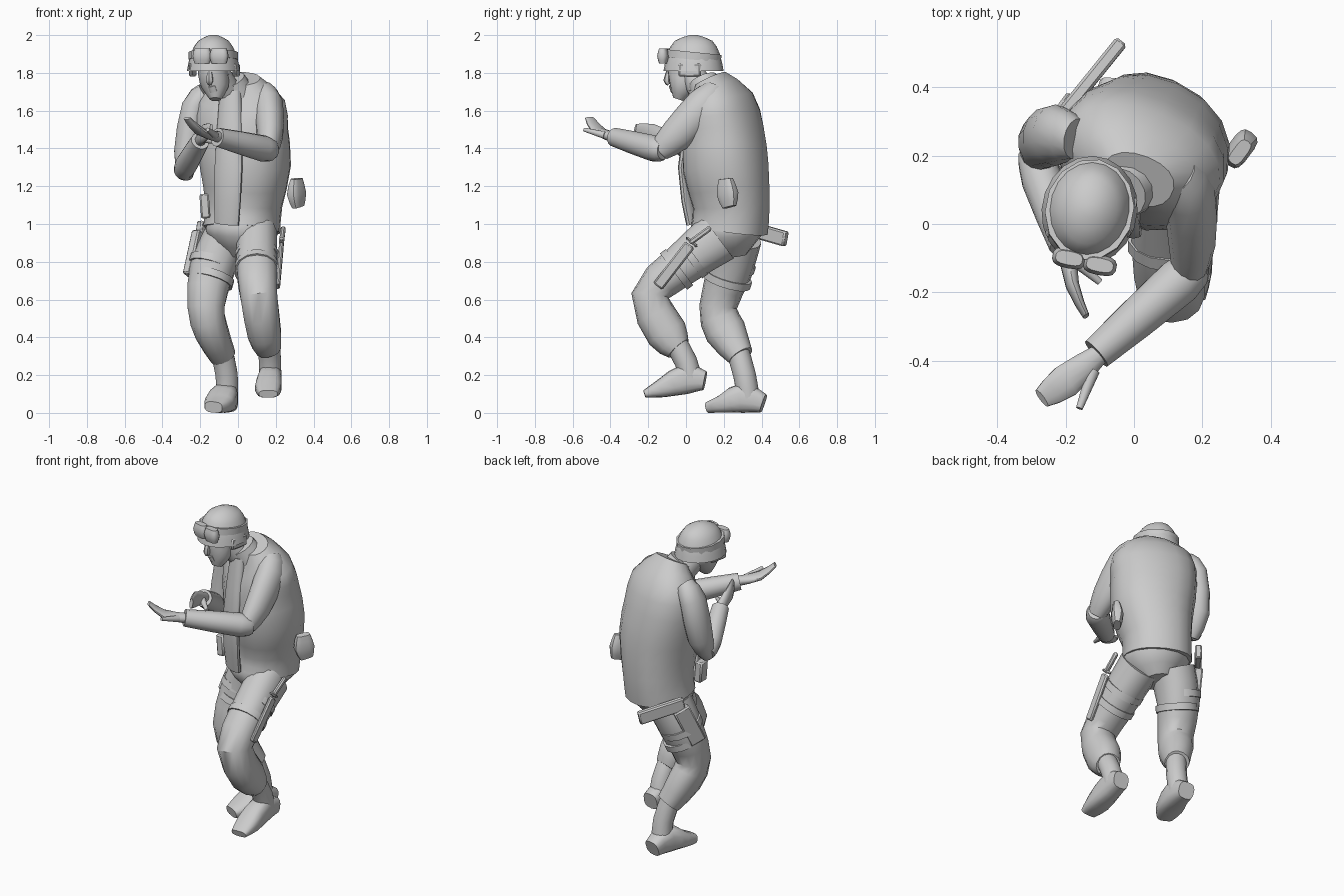
import bpy, bmesh, math
from mathutils import Vector

start = bpy.data.objects.get("Cube")
if start:
    bpy.data.objects.remove(start, do_unlink=True)

grey = bpy.data.materials.new("plain_grey")
grey.use_nodes = True
grey.diffuse_color = (.6, .6, .6, 1)
grey.node_tree.nodes["Principled BSDF"].inputs["Base Color"].default_value = grey.diffuse_color

# Shared directions: across the body, the face, the left hand and the holster
straight = Vector((1, 0, 0))
turned = Vector((.9, -.4, 0))
gaze = Vector((1, -.2, 0))
reaching = Vector((.6, -.8, 0))
outward = Vector((-.8, .6, 0))


def finish(name, bm):
    """Turn a bmesh into a grey object, smooth apart from its sharp edges."""
    bmesh.ops.recalc_face_normals(bm, faces=bm.faces)
    mesh = bpy.data.meshes.new(name)
    bm.to_mesh(mesh)
    bm.free()
    mesh.materials.append(grey)
    obj = bpy.data.objects.new(name, mesh)
    bpy.context.collection.objects.link(obj)
    bpy.ops.object.select_all(action='DESELECT')
    bpy.context.view_layer.objects.active = obj
    obj.select_set(True)
    bpy.ops.object.shade_smooth_by_angle(angle=math.radians(40))
    return obj


def round_out(rings):
    """Add a curved in-between ring to every gap; a missing depth equals the width."""
    keys = [Vector(ring if len(ring) == 5 else (*ring, ring[-1])) for ring in rings]
    padded = [keys[0], *keys, keys[-1]]
    result = []
    for before, here, after, beyond in zip(padded, keys, keys[1:], padded[3:]):
        middle = (here + after) / 2 + (here + after - before - beyond) / 16
        result += [here, middle]
    return result + [keys[-1]]


def soften(value, power):
    return math.copysign(abs(value) ** power, value)


def tube(name, *rings, side=straight, sides=14, power=1):
    """Loft rings of (x, y, z, half width, half depth) along their centres."""
    bm = bmesh.new()
    rings = round_out(rings)
    centres = [Vector(ring[:3]) for ring in rings]
    before = [centres[0]] + centres[:-1]
    after = centres[1:] + [centres[-1]]
    loops = []
    for ring, centre, back, ahead in zip(rings, centres, before, after):
        along = (ahead - back).normalized()
        across = (side - along * along.dot(side)).normalized()
        normal = along.cross(across)
        loop = []
        for k in range(sides):
            turn = math.tau * (k + .5) / sides
            wide = across * ring[3] * soften(math.cos(turn), power)
            deep = normal * ring[4] * soften(math.sin(turn), power)
            loop.append(bm.verts.new(centre + wide + deep))
        loops.append(loop)
    for low, high in zip(loops, loops[1:]):
        for k in range(sides):
            bm.faces.new((low[k - 1], low[k], high[k], high[k - 1]))
    bm.faces.new(loops[0])
    bm.faces.new(loops[-1])
    return finish(name, bm)


def bar(name, begin, end, width, depth, side=straight):
    """Straight box with softened edges between two points."""
    obj = tube(name, (*begin, width, depth), (*end, width, depth),
               side=side, sides=4, power=.01)
    edge = obj.modifiers.new("soft_edges", 'BEVEL')
    edge.width = .008


def band(name, centre, along, width, depth, side=straight):
    """Thin strap wrapped round a limb or the helmet."""
    middle, half = Vector(centre), Vector(along).normalized() * .02
    tube(name, (*(middle - half), width, depth), (*(middle + half), width, depth), side=side)


# Torso, turned towards the right
tube("jacket", (.02, .23, .97, .2), (.03, .24, 1.1, .2), (.04, .21, 1.3, .24, .22),
     (.02, .2, 1.5, .25, .2), (.02, .18, 1.65, .24, .16), (.01, .13, 1.77, .11, .08),
     side=turned, sides=18, power=.9)
tube("jacket_front_flap", (-.06, .04, 1, .07, .03), (-.05, 0, 1.3, .08, .03),
     (-.04, .06, 1.7, .06, .04), side=turned)
tube("collar", (0, .13, 1.67, .1), (-.04, .09, 1.76, .08), side=turned)
tube("pelvis", (.02, .22, 1, .19), (.02, .22, .94, .19), (.01, .23, .83, .09), side=turned)

# Trouser legs, each bent at the knee
tube("left_trouser", (.1, .17, .93, .11, .14), (.1, -.04, .77, .11), (.11, -.19, .62, .1),
     (.14, -.1, .42, .09, .11), (.16, -.04, .34, .07), power=.9)
tube("right_trouser", (-.07, .26, .92, .12, .14), (-.14, .23, .75, .12),
     (-.17, .17, .56, .1), (-.14, .21, .43, .09, .11), (-.08, .29, .3, .07), power=.9)

# Boots
tube("left_boot_shaft", (.16, -.06, .38, .06), (.17, 0, .27, .06), (.17, .03, .16, .06))
tube("left_boot_foot", (.18, .1, .17, .05), (.17, 0, .18, .06, .08),
     (.16, -.13, .13, .07, .05), (.16, -.22, .1, .05, .02), power=.7)
tube("right_boot_shaft", (-.09, .27, .34, .06), (-.06, .31, .2, .06), (-.06, .33, .08, .06))
tube("right_boot_foot", (-.05, .41, .05, .05), (-.07, .3, .08, .07, .08),
     (-.1, .2, .05, .08, .05), (-.13, .12, .03, .05, .03), power=.7)

# Sleeves
tube("left_upper_sleeve", (.12, .15, 1.7, .07), (.16, .1, 1.63, .08, .1),
     (.17, -.05, 1.47, .07, .09), (.16, -.14, 1.39, .05, .06))
tube("left_forearm_sleeve", (.18, -.12, 1.39, .05), (.13, -.17, 1.4, .07),
     (-.11, -.38, 1.46, .05), side=reaching)
tube("right_upper_sleeve", (-.17, .25, 1.69, .06), (-.23, .26, 1.62, .07, .09),
     (-.27, .24, 1.38, .07, .08), (-.28, .18, 1.25, .04))
tube("right_forearm_sleeve", (-.29, .21, 1.28, .05), (-.27, .13, 1.32, .06),
     (-.2, -.06, 1.44, .05))

# Hands: curled palm and a thumb
tube("left_hand", (-.1, -.38, 1.46, .03), (-.2, -.46, 1.49, .05, .02),
     (-.27, -.51, 1.56, .03, .01), side=reaching)
tube("left_thumb", (-.12, -.43, 1.47, .02), (-.16, -.54, 1.5, .01))
tube("right_hand", (-.2, -.05, 1.44, .03), (-.18, -.18, 1.48, .02, .05),
     (-.14, -.27, 1.5, .01, .03))
tube("right_thumb", (-.18, -.1, 1.45, .02), (-.1, -.17, 1.43, .01))

# Neck and face
tube("neck", (-.03, .11, 1.66, .07), (-.11, .03, 1.8, .07), side=gaze)
tube("head", (-.12, -.04, 1.66, .03), (-.12, -.02, 1.72, .07), (-.13, 0, 1.79, .08, .1),
     (-.13, .01, 1.87, .08, .1), side=gaze)
tube("nose", (-.15, -.09, 1.82, .01), (-.15, -.1, 1.76, .02), (-.15, -.09, 1.74, .01),
     side=gaze, sides=6)
tube("mouth", (-.14, -.08, 1.73, .02, .01), (-.13, -.07, 1.7, .02, .01), side=gaze)

# Helmet with strap and ear flaps
tube("helmet", (-.13, .04, 1.81, .14, .16), (-.13, .04, 1.9, .12, .14),
     (-.13, .04, 1.97, .08, .1), (-.13, .04, 2, .02), side=gaze, sides=20)
band("helmet_strap", (-.13, .04, 1.89), (0, .1, 1), .13, .15, gaze)
for label, x in (("right", -.24), ("left", -.01)):
    bar(label + "_ear_flap", (x, .02, 1.78), (x, .02, 1.85), .01, .06, gaze)

# Goggles and chin straps
for label, x, y in (("right", -.19, -.1), ("left", -.1, -.12)):
    tube(label + "_goggle_lens", (x, y, 1.85, .04, .02), (x, y, 1.89, .05, .03),
         (x, y, 1.93, .04, .02), side=gaze, power=.7)
    bar(label + "_chin_strap", (x * 2 + .18 if label == "right" else -.05, 0, 1.8),
        (-.12, -.04, 1.67), .006, .01)

# Thigh straps
for y, z in ((.03, .82), (-.05, .76)):
    band("left_thigh_strap", (.1, y, z), (0, -.8, -.6), .12, .12)
for y, z in ((.24, .79), (.22, .71)):
    band("right_thigh_strap", (-.14, y, z), (-.3, -.3, -1), .12, .13)

# Sheathed knife on the left thigh
bar("knife_sheath", (.23, .02, .89), (.21, -.15, .67), .012, .03)
bar("knife_guard", (.23, 0, .93), (.23, .06, .88), .014, .008)
bar("knife_handle", (.23, .02, .9), (.24, .13, .98), .013, .015)

# Holster and grip on the right thigh
bar("holster", (-.2, .34, .95), (-.25, .24, .72), .025, .05, outward)
bar("pistol_grip", (-.21, .32, .98), (-.04, .53, .92), .02, .04, outward)

# Waist pouches
tube("hip_pouch", (.32, .23, 1.09, .02, .04), (.31, .22, 1.16, .035, .06),
     (.31, .21, 1.24, .02, .04), side=-outward, power=.6)
bar("radio_pouch", (-.17, .1, 1.03), (-.18, .1, 1.16), .025, .035)
